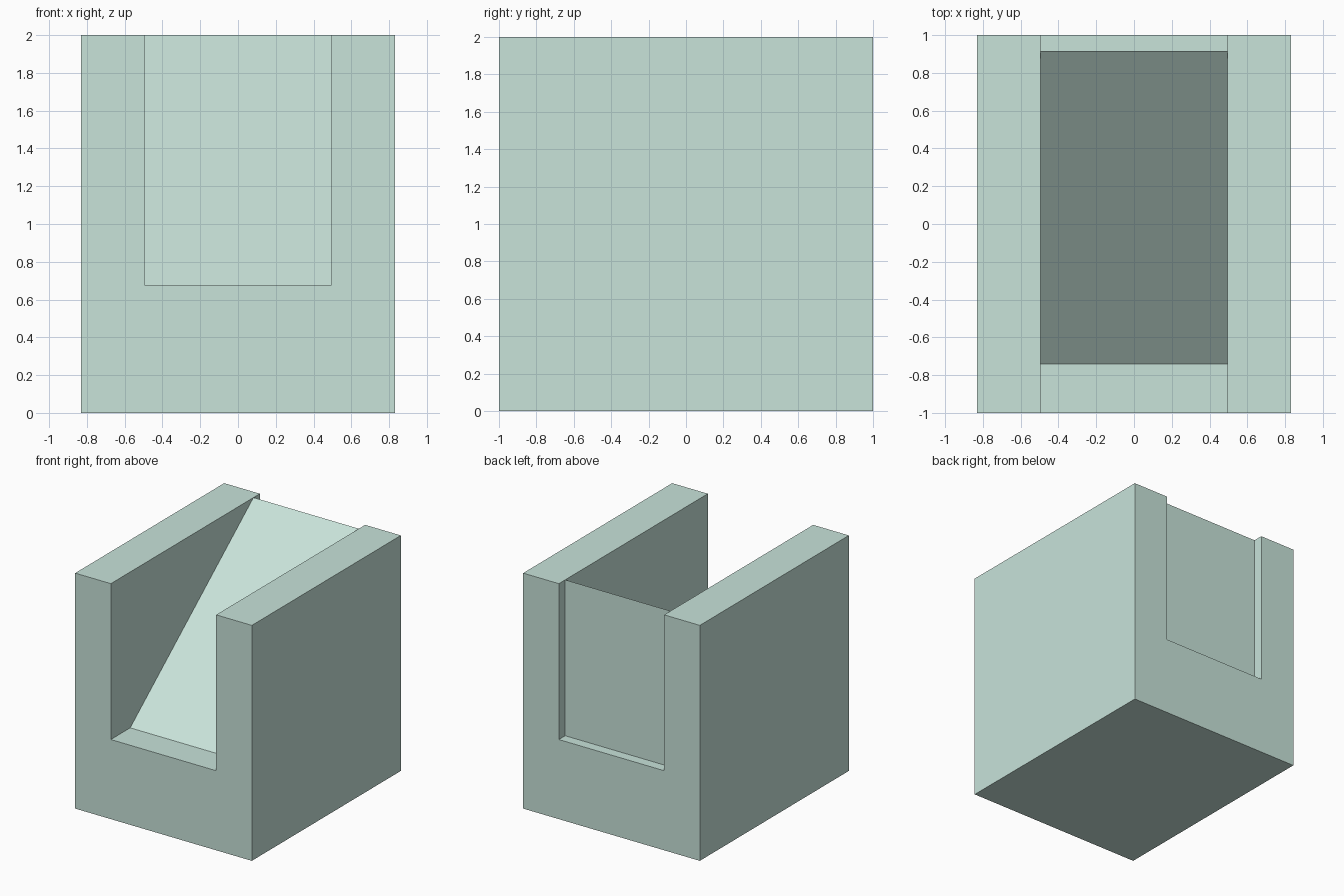
import bpy
import bmesh

if "Cube" in bpy.data.objects:
    bpy.data.objects.remove(bpy.data.objects["Cube"])


def extrude_profile(name, points, axis, half_depth, material):
    """Closed prism from a 2D profile; axis 'y' uses (x, z) points, axis 'x' uses (y, z)."""
    bm = bmesh.new()
    rings = []
    for d in (-half_depth, half_depth):
        rings.append([bm.verts.new((a, d, z) if axis == 'y' else (d, a, z))
                      for a, z in points])
    bm.faces.new(rings[0])
    bm.faces.new(rings[1])
    n = len(points)
    for i in range(n):
        j = (i + 1) % n
        bm.faces.new((rings[0][i], rings[0][j], rings[1][j], rings[1][i]))
    bmesh.ops.recalc_face_normals(bm, faces=bm.faces)
    mesh = bpy.data.meshes.new(name)
    bm.to_mesh(mesh)
    bm.free()
    mesh.materials.append(material)
    obj = bpy.data.objects.new(name, mesh)
    bpy.context.collection.objects.link(obj)
    return obj


WIDTH, CHANNEL, FLOOR, TOP = 0.83, 0.495, 0.676, 2.0

green = bpy.data.materials.new("pale_green")
green.diffuse_color = (0.58, 0.77, 0.70, 1.0)
green.use_nodes = True
green.node_tree.nodes["Principled BSDF"].inputs["Base Color"].default_value = green.diffuse_color

# U-shaped block with an open channel running front to back
right_half = [(WIDTH, 0), (WIDTH, TOP), (CHANNEL, TOP), (CHANNEL, FLOOR)]
profile = right_half + [(-x, z) for x, z in reversed(right_half)]
extrude_profile("channel_block", profile, 'y', 1.0, green)

# Wedge in the channel, rising to a vertical back face
extrude_profile("ramp", [(-0.74, FLOOR), (0.915, FLOOR), (0.915, TOP)],
                'x', CHANNEL, green)
